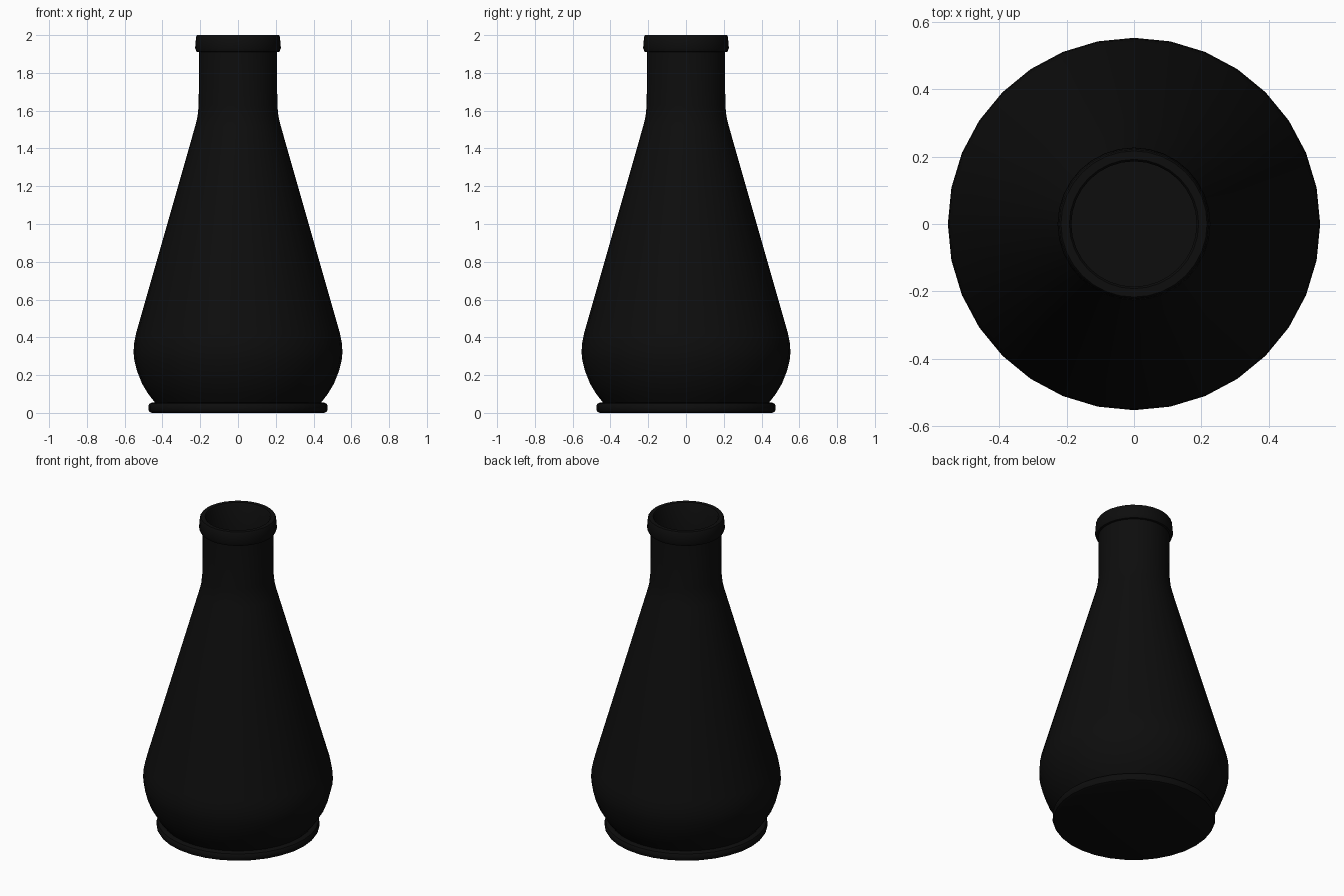
import bpy, bmesh, math

if "Cube" in bpy.data.objects:
    bpy.data.objects.remove(bpy.data.objects["Cube"])

SIDES = 32

black = bpy.data.materials.new("black glaze")
black.diffuse_color = (0.004, 0.004, 0.004, 1)
black.use_nodes = True
black.node_tree.nodes["Principled BSDF"].inputs["Base Color"].default_value = black.diffuse_color


def lathe(name, profile):
    """Spin a (radius, height) profile around z; radius 0 makes a pole."""
    bm = bmesh.new()
    rings = []
    for r, z in profile:
        if r == 0:
            rings.append([bm.verts.new((0, 0, z))] * SIDES)
        else:
            rings.append([bm.verts.new((r * math.cos(2 * math.pi * i / SIDES),
                                        r * math.sin(2 * math.pi * i / SIDES), z))
                          for i in range(SIDES)])
    for a, b in zip(rings, rings[1:]):
        for i in range(SIDES):
            j = (i + 1) % SIDES
            quad = list(dict.fromkeys((a[i], a[j], b[j], b[i])))
            bm.faces.new(quad)
    bmesh.ops.recalc_face_normals(bm, faces=bm.faces)
    mesh = bpy.data.meshes.new(name)
    bm.to_mesh(mesh)
    bm.free()
    mesh.materials.append(black)
    obj = bpy.data.objects.new(name, mesh)
    bpy.context.collection.objects.link(obj)
    bpy.ops.object.select_all(action='DESELECT')
    obj.select_set(True)
    bpy.context.view_layer.objects.active = obj
    bpy.ops.object.shade_smooth_by_angle(angle=math.radians(40))
    return obj


# Outer wall: foot ring, bulb, tapering shoulder, neck and lip
outer = [(0, 0), (0.455, 0), (0.469, 0.006), (0.475, 0.018), (0.475, 0.037),
         (0.469, 0.049), (0.455, 0.055), (0.44, 0.055),
         (0.475, 0.10), (0.508, 0.155), (0.534, 0.22), (0.549, 0.28),
         (0.553, 0.32), (0.55, 0.37), (0.54, 0.42),
         (0.226, 1.52), (0.214, 1.57), (0.208, 1.63),
         (0.207, 1.91), (0.219, 1.912), (0.227, 1.93), (0.222, 1.992),
         (0.217, 2.0), (0.192, 2.0), (0.186, 1.992)]
# Inner wall of the hollow
inner = [(0.186, 1.63), (0.206, 1.51), (0.519, 0.41), (0.531, 0.32),
         (0.514, 0.22), (0.455, 0.10), (0.42, 0.06), (0, 0.06)]
lathe("vase", outer + inner)
